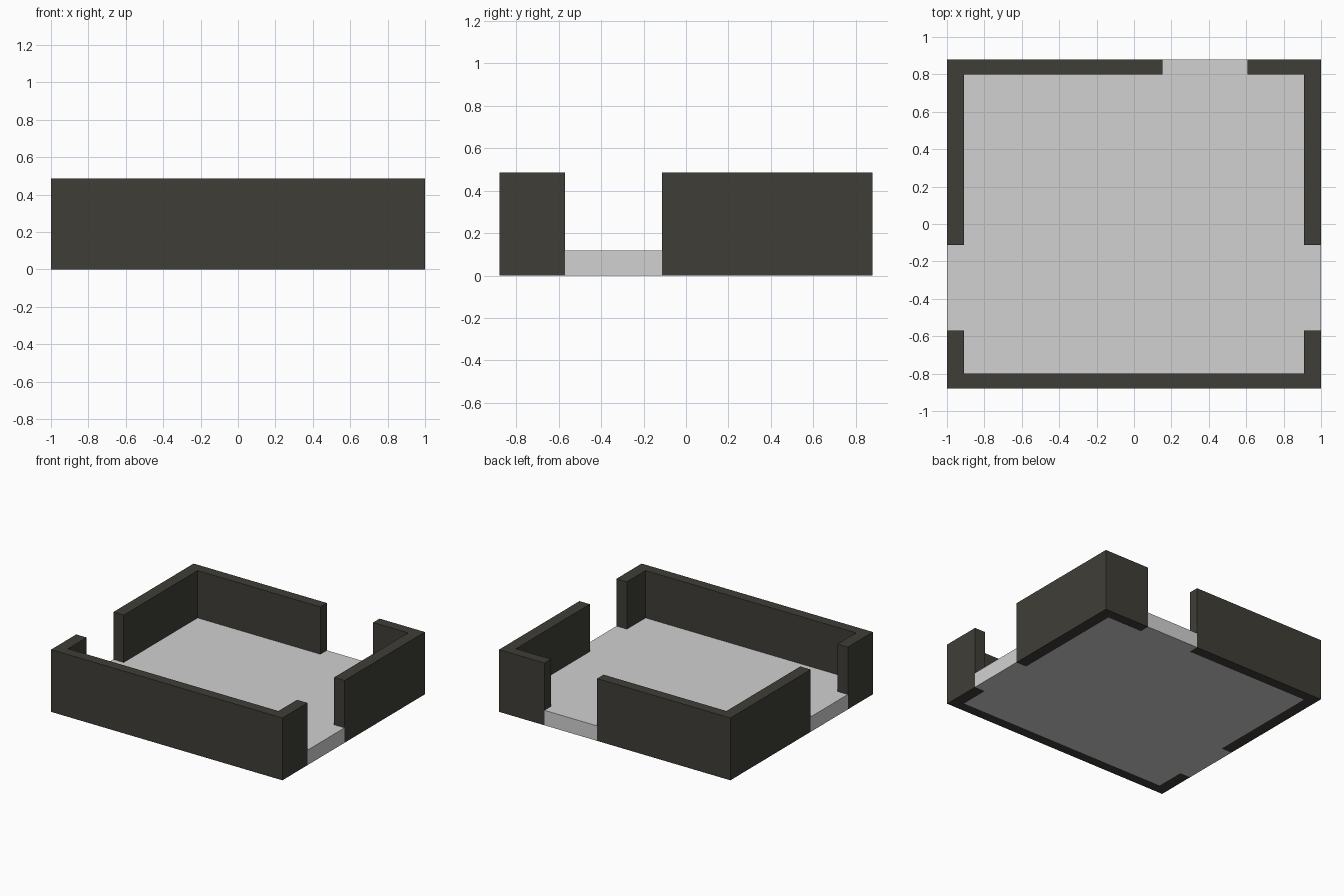
import bpy
import bmesh

if "Cube" in bpy.data.objects:
    bpy.data.objects.remove(bpy.data.objects["Cube"])


def material(name, rgb):
    m = bpy.data.materials.new(name)
    m.diffuse_color = (*rgb, 1.0)
    m.use_nodes = True
    m.node_tree.nodes["Principled BSDF"].inputs["Base Color"].default_value = m.diffuse_color
    return m


WALL = material("dark olive grey", (0.050, 0.048, 0.038))
FLOOR = material("light grey", (0.64, 0.64, 0.64))


def prism(name, outline, height, mat):
    """Extrude a counter-clockwise plan outline from z = 0 up to height."""
    bm = bmesh.new()
    base = bm.faces.new([bm.verts.new((x, y, 0)) for x, y in outline])
    top = bmesh.ops.extrude_face_region(bm, geom=[base], use_keep_orig=True)
    verts = [v for v in top["geom"] if isinstance(v, bmesh.types.BMVert)]
    bmesh.ops.translate(bm, verts=verts, vec=(0, 0, height))
    bmesh.ops.recalc_face_normals(bm, faces=bm.faces[:])
    mesh = bpy.data.meshes.new(name)
    bm.to_mesh(mesh)
    bm.free()
    mesh.materials.append(mat)
    ob = bpy.data.objects.new(name, mesh)
    bpy.context.collection.objects.link(ob)
    return ob


# Room plan: outer and inner half sizes, and the three doorways
X, Y = 1.0, 0.88
IX, IY = 0.91, 0.80
D0, D1 = -0.57, -0.112      # side doorways, along y
B0, B1 = 0.152, 0.608       # back doorway, along x
WALL_H, FLOOR_H = 0.487, 0.117

# Front wall with a short return at each side
prism("front_wall", [(-X, -Y), (X, -Y), (X, D0), (IX, D0), (IX, -IY),
                     (-IX, -IY), (-IX, D0), (-X, D0)], WALL_H, WALL)

# Back corner walls on both sides of the back doorway
for name, s, end in (("back_left_wall", -1, B0), ("back_right_wall", 1, B1)):
    prism(name, [(s * X, D1), (s * X, Y), (end, Y), (end, IY),
                 (s * IX, IY), (s * IX, D1)], WALL_H, WALL)

# Floor slab filling the room and running out through the doorways
prism("floor", [(-IX, -IY), (IX, -IY), (IX, D0), (X, D0), (X, D1), (IX, D1),
                (IX, IY), (B1, IY), (B1, Y), (B0, Y), (B0, IY), (-IX, IY),
                (-IX, D1), (-X, D1), (-X, D0), (-IX, D0)], FLOOR_H, FLOOR)
